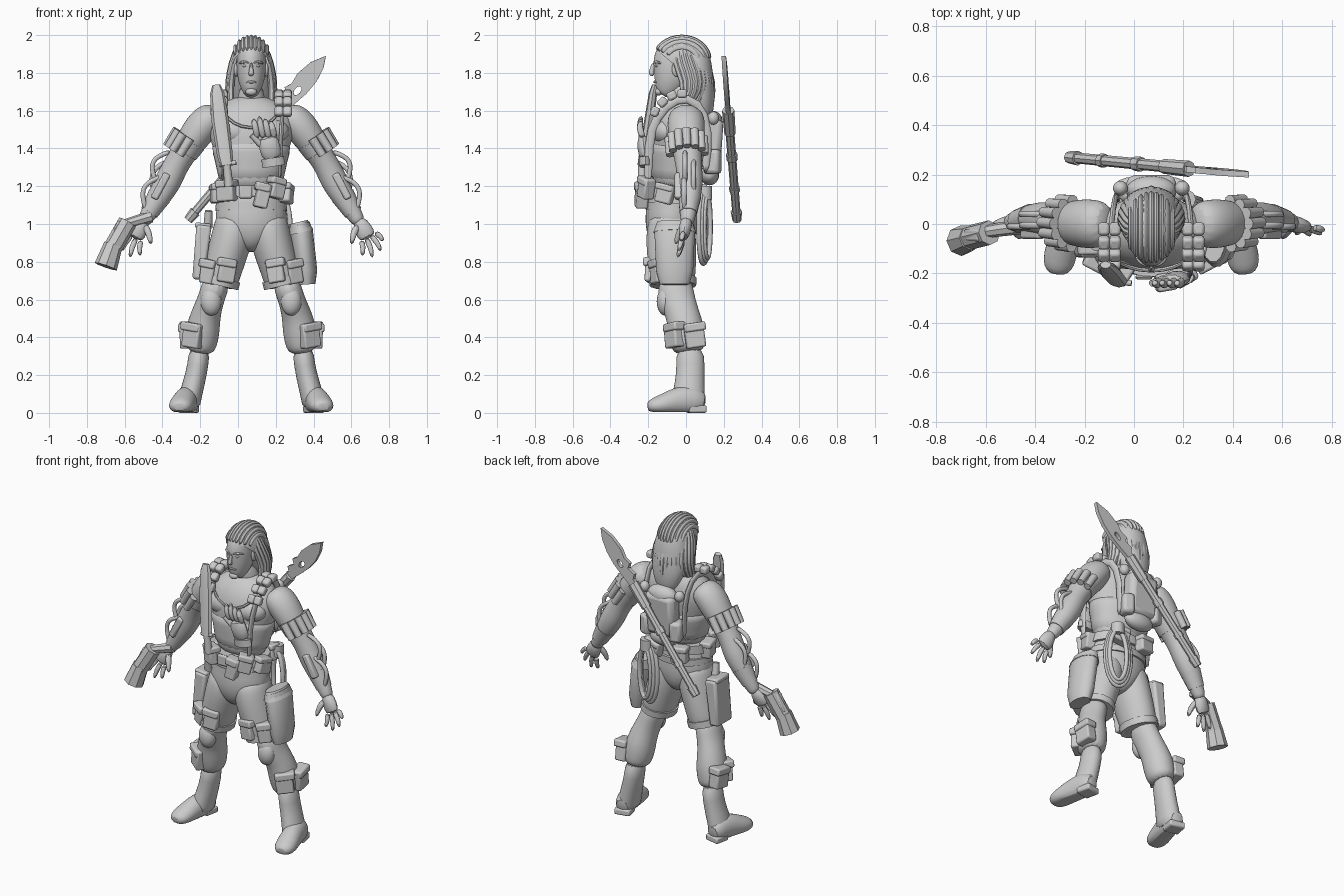
import bpy, bmesh, math
from mathutils import Vector as V, Matrix, Euler

C = 0.07  # body centre line; helpers take x relative to it
GREY = bpy.data.materials.new("grey_clay")
GREY.diffuse_color = (0.6, 0.6, 0.6, 1)


def finish(name, bm, sub=0, bevel=0):
    bmesh.ops.recalc_face_normals(bm, faces=bm.faces)
    me = bpy.data.meshes.new(name)
    bm.to_mesh(me)
    bm.free()
    me.materials.append(GREY)
    ob = bpy.data.objects.new(name, me)
    ob.location.x = C
    bpy.context.collection.objects.link(ob)
    if bevel:
        m = ob.modifiers.new("bevel", 'BEVEL')
        m.width, m.segments = bevel, 2
    if sub:
        ob.modifiers.new("smooth", 'SUBSURF').levels = sub
    return ob


def tube(name, pts, n=12, sub=1, ref=(0, 1, 0), s=1, closed=False, floor=None):
    """Loft of elliptical rings (x, y, z, side radius, depth radius)."""
    bm, rings, k = bmesh.new(), [], len(pts)
    P = [V((p[0] * s, p[1], p[2])) for p in pts]
    for i, p in enumerate(pts):
        if closed:
            t = P[(i + 1) % k] - P[i - 1]
        else:
            t = P[min(i + 1, k - 1)] - P[max(i - 1, 0)]
        u = t.cross(V(ref)).normalized()
        v = u.cross(t).normalized()
        a, b = p[3], p[-1]
        rings.append([bm.verts.new(P[i] + u * a * math.cos(q) + v * b * math.sin(q))
                      for q in [2 * math.pi * j / n for j in range(n)]])
    for i in range(k if closed else k - 1):
        A, B = rings[i], rings[(i + 1) % k]
        for j in range(n):
            bm.faces.new((A[j], A[(j + 1) % n], B[(j + 1) % n], B[j]))
    if not closed:
        bm.faces.new(rings[0])
        bm.faces.new(rings[-1])
    if floor is not None:
        for w in bm.verts:
            w.co.z = max(w.co.z, floor)
    return finish(name, bm, sub)


def box(name, loc, size, rot=(0, 0, 0), s=1, bevel=0.01, taper=1):
    bm = bmesh.new()
    bmesh.ops.create_cube(bm, size=1)
    for v in bm.verts:
        if v.co.z < 0:
            v.co.x *= taper
    M = (Matrix.Translation((loc[0] * s, loc[1], loc[2]))
         @ Euler((math.radians(rot[0]), math.radians(rot[1]) * s, math.radians(rot[2]) * s)).to_matrix().to_4x4()
         @ Matrix.Diagonal((*size, 1)))
    bm.transform(M)
    return finish(name, bm, 0, bevel)


def ball(name, loc, r, s=1, cut=None):
    bm = bmesh.new()
    bmesh.ops.create_uvsphere(bm, u_segments=20, v_segments=12, radius=1)
    bm.transform(Matrix.Translation((loc[0] * s, loc[1], loc[2])) @ Matrix.Diagonal((*r, 1)))
    if cut:
        bmesh.ops.bisect_plane(bm, geom=bm.verts[:] + bm.edges[:] + bm.faces[:],
                               plane_co=cut[0], plane_no=cut[1], clear_inner=True)
    return finish(name, bm)


def rod(name, p, q, r0, r1=None, s=1, n=10):
    ref = (0, 1, 0) if abs(q[1] - p[1]) < 0.7 * (V(q) - V(p)).length else (0, 0, 1)
    return tube(name, [(*p, r0), (*q, r1 or r0)], n, 0, ref, s)


# Torso, vest and hips
tube("torso", [(0, -.065, 1.16, .165, .12), (0, -.055, 1.28, .17, .125), (0, -.045, 1.38, .2, .145),
               (0, -.04, 1.48, .232, .155), (0, -.02, 1.56, .23, .145), (0, 0, 1.63, .17, .115), (0, 0, 1.68, .08, .075)], 16, 2)
tube("vest", [(0, -.062, 1.2, .178, .132), (0, -.055, 1.28, .18, .135), (0, -.045, 1.37, .206, .153), (0, -.04, 1.45, .225, .163)], 20, 1)
tube("vest_neckline", [(-.14, -.15, 1.585, .01), (-.1, -.175, 1.53, .01), (0, -.195, 1.5, .01), (.1, -.175, 1.53, .01), (.14, -.15, 1.585, .01)], 6, 1)
tube("pelvis", [(0, -.07, 1.2, .172, .128), (0, -.075, 1.12, .18, .135), (0, -.078, 1.02, .2, .143),
                (0, -.075, .95, .165, .135), (0, -.07, .89, .09, .11), (0, -.07, .85, .03, .06)], 16, 2)
for nm, z, h in (("belt", 1.17, .028), ("trouser_waistband", 1.09, .02)):
    tube(nm, [(0, -.072, z - h, .19, .143), (0, -.07, z + h, .187, .143)], 24, 0)
tube("neck", [(0, .01, 1.58, .1, .09), (0, -.01, 1.66, .075, .075), (0, -.045, 1.75, .06, .07)], 12, 1)
for s, side in ((-1, "right"), (1, "left")):
    ball(side + "_chest_muscle", (.09, -.105, 1.49), (.11, .078, .075), s)

# Head and face
tube("head", [(0, -.125, 1.682, .026, .03), (0, -.112, 1.70, .046, .058), (0, -.088, 1.75, .069, .088),
              (0, -.07, 1.80, .078, .105), (0, -.065, 1.86, .08, .112), (0, -.06, 1.92, .074, .098),
              (0, -.035, 1.965, .045, .055)], 16, 2)
tube("nose", [(0, -.168, 1.855, .009, .012), (0, -.18, 1.82, .011, .014), (0, -.185, 1.797, .017, .016), (0, -.175, 1.784, .013, .011)], 8, 1)
tube("lips", [(-.03, -.156, 1.75, .004), (0, -.17, 1.753, .01), (.03, -.156, 1.75, .004)], 8, 1)
ball("chin", (0, -.145, 1.70), (.03, .02, .02))
for s, side in ((-1, "right"), (1, "left")):
    tube(side + "_brow", [(.01, -.17, 1.852, .007), (.04, -.16, 1.86, .01), (.066, -.13, 1.85, .006)], 8, 1, s=s)
    ball(side + "_eye", (.033, -.155, 1.837), (.013, .01, .007), s)
    ball(side + "_ear", (.08, -.05, 1.82), (.012, .025, .04), s)

# Long swept-back hair: cap, back mass, top strands and hanging locks
ball("hair_cap", (0, -.022, 1.865), (.103, .149, .13), cut=((0, -.15, 1.918), (0, .65, .75)))
tube("hair_back", [(0, -.01, 1.975, .06, .07), (0, .02, 1.88, .108, .118), (0, .055, 1.76, .122, .095),
                   (0, .092, 1.65, .108, .068), (0, .1, 1.53, .045, .035)], 14, 2)
for i in range(9):
    x = (i - 4) * .021
    w = math.sqrt(1 - (x / .103) ** 2)
    tube("hair_top_strand", [(x, -.022 - .148 * w * math.cos(a), 1.865 + .126 * w * math.sin(a), .018, .012)
                             for a in [math.radians(24 + 22 * j) for j in range(8)]], 6, 1, (1, 0, 0))
for i in range(19):
    t = math.radians(-117 + 13 * i)
    sn, cs = math.sin(t), math.cos(t)
    drop = .04 * (i % 3)
    tube("hair_lock", [(.07 * sn, .06 * cs - .02, 1.95, .014), (.103 * sn, .12 * cs - .01, 1.86, .021),
                       (.122 * sn, .1 * cs + .04, 1.75, .022), (.122 * sn, .08 * cs + .06 - .05 * abs(sn), 1.66, .019),
                       (.115 * sn, .06 * cs + .06 - .1 * abs(sn), 1.55 + drop, .007)], 6, 1)

for s, side in ((-1, "right"), (1, "left")):
    # Arm and hand
    tube(side + "_arm", [(.17, .0, 1.595, .07, .085), (.24, .0, 1.545, .095, .105), (.3, .003, 1.465, .088, .098),
                         (.35, .006, 1.39, .073, .08), (.4, .015, 1.31, .068, .07), (.44, .022, 1.225, .075, .072),
                         (.495, .018, 1.13, .061, .06), (.55, .01, 1.045, .042, .04), (.575, .005, 1.0, .036, .038)], 14, 2, s=s)
    tube(side + "_wrist_guard", [(.485, .02, 1.15, .064, .062), (.54, .012, 1.06, .049, .047)], 14, 0, s=s)
    tube(side + "_palm", [(.565, .005, 1.03, .034, .036), (.592, -.005, .975, .05, .036), (.622, -.015, .92, .054, .026)], 10, 1, s=s)
    for i, (x, y, z) in enumerate(((.698, -.025, .908), (.688, -.04, .855), (.642, -.045, .82), (.588, -.04, .83))):
        b = (.655 - .024 * i, -.015, .955 - .014 * i)
        tube(side + "_finger", [(*b, .017), ((b[0] + x) / 2 + .008, (b[1] + y) / 2, (b[2] + z) / 2 + .005, .016), (x, y, z, .011)], 8, 1, s=s)
    tube(side + "_thumb", [(.565, -.01, .995, .022), (.54, -.04, .95, .019), (.53, -.055, .89, .012)], 8, 1, s=s)
    # Arm band with cartridges
    d = V((.53, .05, -.84)).normalized()
    f = (V((0, 1, 0)) - d * d.y).normalized()
    o = f.cross(d).normalized()
    o = o if o.x > 0 else -o
    c = V((.34, .004, 1.41))
    tube(side + "_arm_band", [(*(c - d * .035), .086, .092), (*(c + d * .035), .078, .085)], 16, 0, s=s)
    for t in (-85, -55, -27, 0, 27, 55, 85):
        m = c + .093 * (o * math.cos(math.radians(t)) + f * math.sin(math.radians(t)))
        rod(side + "_cartridge", m - d * .05, m + d * .055, .024, .021, s)
    # Hoses looping off the forearm
    for p, q, y in (((.4, 1.37), (.475, 1.2), -.005), ((.44, 1.24), (.53, 1.06), -.01), ((.385, 1.33), (.485, 1.14), .04)):
        path = []
        for j in range(7):
            k, h = j / 6, math.sin(math.pi * j / 6) * .065 + .03
            path.append((p[0] + (q[0] - p[0]) * k + h * .88, y, p[1] + (q[1] - p[1]) * k + h * .45, .014))
        tube(side + "_forearm_hose", path, 8, 1, s=s)
    box(side + "_forearm_plate", (.48, -.01, 1.2), (.04, .1, .15), (0, -28, 0), s)
    # Legs, cuffs and boots
    tube(side + "_thigh", [(.075, -.078, 1.06, .105, .115), (.095, -.08, .96, .112, .135), (.118, -.077, .87, .112, .136),
                           (.148, -.073, .77, .105, .13), (.17, -.07, .69, .102, .12), (.175, -.07, .68, .08, .1)], 14, 2, s=s)
    tube(side + "_shorts_cuff", [(.162, -.07, .715, .107, .126), (.172, -.07, .675, .106, .124)], 16, 0, s=s)
    tube(side + "_shin", [(.175, -.065, .72, .08, .095), (.21, -.05, .61, .07, .098), (.238, -.02, .53, .08, .09),
                          (.255, 0, .45, .092, .1), (.265, .01, .37, .09, .094), (.275, .018, .315, .07, .082)], 14, 2, s=s)
    ball(side + "_knee_pad", (.212, -.11, .59), (.055, .045, .075), s)
    tube(side + "_boot_shaft", [(.272, .02, .35, .06, .078), (.282, .025, .25, .056, .076), (.303, .02, .16, .06, .08),
                                (.325, .012, .08, .062, .09), (.33, .01, .025, .062, .092)], 14, 1, s=s, floor=0)
    tube(side + "_boot_foot", [(.325, .105, .05, .045, .05), (.333, .04, .07, .062, .085), (.35, -.05, .062, .064, .078),
                               (.37, -.13, .042, .07, .055), (.378, -.18, .035, .06, .042), (.38, -.205, .03, .03, .022)],
         14, 1, (0, 0, 1), s, floor=.004)
    box(side + "_boot_heel", (.332, .055, .02), (.1, .095, .04), (0, 0, 12), s)
    # Leg pouches
    for x, y, z, w, r in ((.13, -.18, .75, .09, -14), (.225, -.15, .745, .08, 28)):
        box(side + "_thigh_pouch", (x, y, z), (w, .06, .12), (0, -10, r), s)
        box(side + "_thigh_pouch_flap", (x, y - .006, z + .045), (w + .012, .066, .045), (0, -10, r), s)
    for x, y, r in ((.305, -.06, 35), (.34, .045, 95)):
        box(side + "_calf_pouch", (x, y, .41), (.105, .07, .13), (0, -8, r), s)
        box(side + "_calf_pouch_flap", (x + .004, y, .455), (.115, .08, .045), (0, -8, r), s)
    # Shoulder harness with shell pouches
    tube(side + "_harness_strap", [(.15, -.2, 1.2, .025, .01), (.155, -.2, 1.42, .026, .012), (.165, -.165, 1.57, .028, .012),
                                   (.165, -.05, 1.675, .028, .012), (.155, .07, 1.655, .028, .012), (.14, .125, 1.5, .026, .012),
                                   (.13, .1, 1.25, .025, .01)], 8, 1, (1, 0, 0), s)
    for y, z, r in ((-.165, 1.595, 65), (-.125, 1.645, 45), (-.075, 1.68, 25), (-.02, 1.69, 0)):
        for x in (.147, .192):
            box(side + "_shell_pouch", (x, y, z), (.046, .052, .045), (r, 0, 0), s, .012)
    ball(side + "_strap_buckle", (.125, .145, 1.56), (.03, .03, .035), s)

# Hip holsters: round canister on the left, slim gun holster on the right
tube("left_holster", [(.255, -.06, 1.0, .055, .1), (.265, -.06, .96, .062, .11), (.29, -.06, .75, .06, .1), (.295, -.06, .68, .045, .08)], 14, 0)
tube("left_holster_cap", [(.25, -.06, 1.01, .05, .095), (.263, -.06, .955, .068, .115)], 14, 0)
box("right_holster", (-.265, -.06, .85), (.08, .15, .29), (0, 6, 0), 1, .015, .8)
rod("right_holster_grip", (-.23, -.07, .98), (-.225, -.09, 1.07), .024, .02)
box("right_holster_clip", (-.255, -.06, .99), (.085, .13, .03), (0, 6, 0))

# Belt pouches around the waist
for x, y, z, w, h, r in ((-.13, -.185, 1.175, .1, .11, -30), (.06, -.235, 1.15, .07, .13, 10), (.135, -.21, 1.19, .08, .11, 30),
                         (.185, -.11, 1.16, .09, .1, 75), (-.18, -.07, 1.16, .09, .1, -80), (.1, .08, 1.15, .1, .1, 170), (-.08, .08, 1.15, .1, .1, 190)):
    box("belt_pouch", (x, y, z), (w, .065, h), (0, 14 if x > 0 else -4, r))
    box("belt_pouch_flap", (x, y, z + h * .35), (w + .01, .073, h * .35), (0, 14 if x > 0 else -4, r))
box("belt_buckle", (-.03, -.215, 1.17), (.07, .02, .07))

# Chest knife in its sheath
tube("chest_knife_sheath", [(-.185, -.165, 1.735, .022, .015), (-.18, -.175, 1.69, .038, .022), (-.165, -.195, 1.55, .046, .026),
                            (-.14, -.225, 1.37, .042, .024), (-.13, -.235, 1.31, .035, .022)], 8, 0)
rod("chest_knife_handle", (-.13, -.235, 1.32), (-.118, -.23, 1.2), .02, .024)
rod("chest_knife_guard", (-.17, -.23, 1.315), (-.08, -.24, 1.325), .012)

# Spare glove hung on the chest
tube("chest_glove", [(.115, -.215, 1.34, .058, .032), (.1, -.225, 1.4, .058, .036), (.08, -.23, 1.47, .06, .03)], 10, 1)
for i in range(4):
    x = .035 + .03 * i
    tube("chest_glove_finger", [(x, -.225, 1.45, .019), (x - .013, -.25, 1.51, .02), (x - .024, -.235, 1.575 - .014 * abs(i - 1), .014)], 8, 1)
rod("chest_glove_thumb", (.05, -.225, 1.42), (.0, -.24, 1.47), .018, .013)
tube("chest_glove_cuff", [(.12, -.215, 1.305, .06, .034), (.113, -.215, 1.35, .06, .036)], 10, 0)

# Back pack, pouches and coiled rope
box("back_pack", (0, .14, 1.42), (.2, .1, .27), (-4, 0, 0), 1, .03)
ball("back_pack_lid", (.0, .14, 1.54), (.1, .055, .06))
for x in (-.1, .1):
    box("back_pack_pouch", (x, .14, 1.33), (.075, .09, .13), (0, 0, -x * 200), 1, .02)
ball("pack_lower_pouch", (.0, .125, 1.26), (.1, .05, .055))
for k in range(3):
    ring = []
    for j in range(16):
        a = 2 * math.pi * j / 16
        w = (.085 - .014 * k) * math.cos(a)
        ring.append((.13 + w * .92 + .008 * k, .092 - w * .3 + .01 * k, .985 + (.2 - .015 * k) * math.sin(a), .015))
    tube("rope_coil", ring, 8, 1, (.3, .95, 0), closed=True)
rod("rope_binding", (.14, .1, 1.13), (.14, .1, 1.2), .04)

# Wrist weapon at the right hand
rod("wrist_weapon_body", (-.655, -.035, 1.01), (-.735, -.055, .87), .05, .05, 1, 8)
rod("wrist_weapon_muzzle", (-.73, -.055, .89), (-.77, -.068, .775), .05, .062, 1, 8)
rod("wrist_weapon_arm", (-.665, -.03, 1.0), (-.53, -.01, 1.04), .026, .032, 1, 8)
box("wrist_weapon_sight", (-.72, -.045, .96), (.03, .05, .12), (0, 28, 0))

# Great blade slung across the back
p0, p1 = V((-.265 - C, .27, 1.02)), V((.465 - C, .2, 1.89))
ax = (p1 - p0).normalized()
nrm = (V((0, 1, 0)) - ax * ax.y).normalized()
M = Matrix((ax, nrm.cross(ax), nrm)).transposed().to_4x4()
M.translation = p0 + V((C, 0, 0))
outline = [(.66, -.022), (.78, -.025), (.8, -.05), (.85, -.03), (.87, -.06), (.91, -.045), (.97, -.055), (1.06, -.04),
           (1.138, 0), (1.08, .032), (1.0, .05), (.92, .05), (.84, .038), (.78, .025), (.66, .022)]
hole = [(.9 + .028 * math.cos(j * .524), .004 + .016 * math.sin(j * .524)) for j in range(12)]
cu = bpy.data.curves.new("blade_shape", 'CURVE')
cu.dimensions, cu.fill_mode, cu.extrude = '2D', 'BOTH', .012
for poly in (outline, hole):
    sp = cu.splines.new('POLY')
    sp.points.add(len(poly) - 1)
    for pt, (a, b) in zip(sp.points, poly):
        pt.co = (a, b, 0, 1)
    sp.use_cyclic_u = True
tmp = bpy.data.objects.new("blade_shape", cu)
me = bpy.data.meshes.new_from_object(tmp)
bpy.data.objects.remove(tmp)
me.materials.clear()
me.materials.append(GREY)
blade = bpy.data.objects.new("great_blade", me)
blade.matrix_world = M
bpy.context.collection.objects.link(blade)
for nm, a, b, r0, r1 in (("blade_shaft", .05, .72, .022, .024), ("blade_pommel", 0, .06, .024, .03), ("blade_collar", .6, .76, .03, .033),
                         ("grip_ring_low", .2, .23, .028, .028), ("grip_ring_high", .42, .46, .03, .03)):
    rod(nm, p0 + ax * a, p0 + ax * b, r0, r1, 1, 8)

# Smooth shading with sharp edges kept
for ob in bpy.context.collection.objects:
    ob.select_set(True)
    bpy.context.view_layer.objects.active = ob
bpy.ops.object.shade_smooth_by_angle(angle=math.radians(40))
